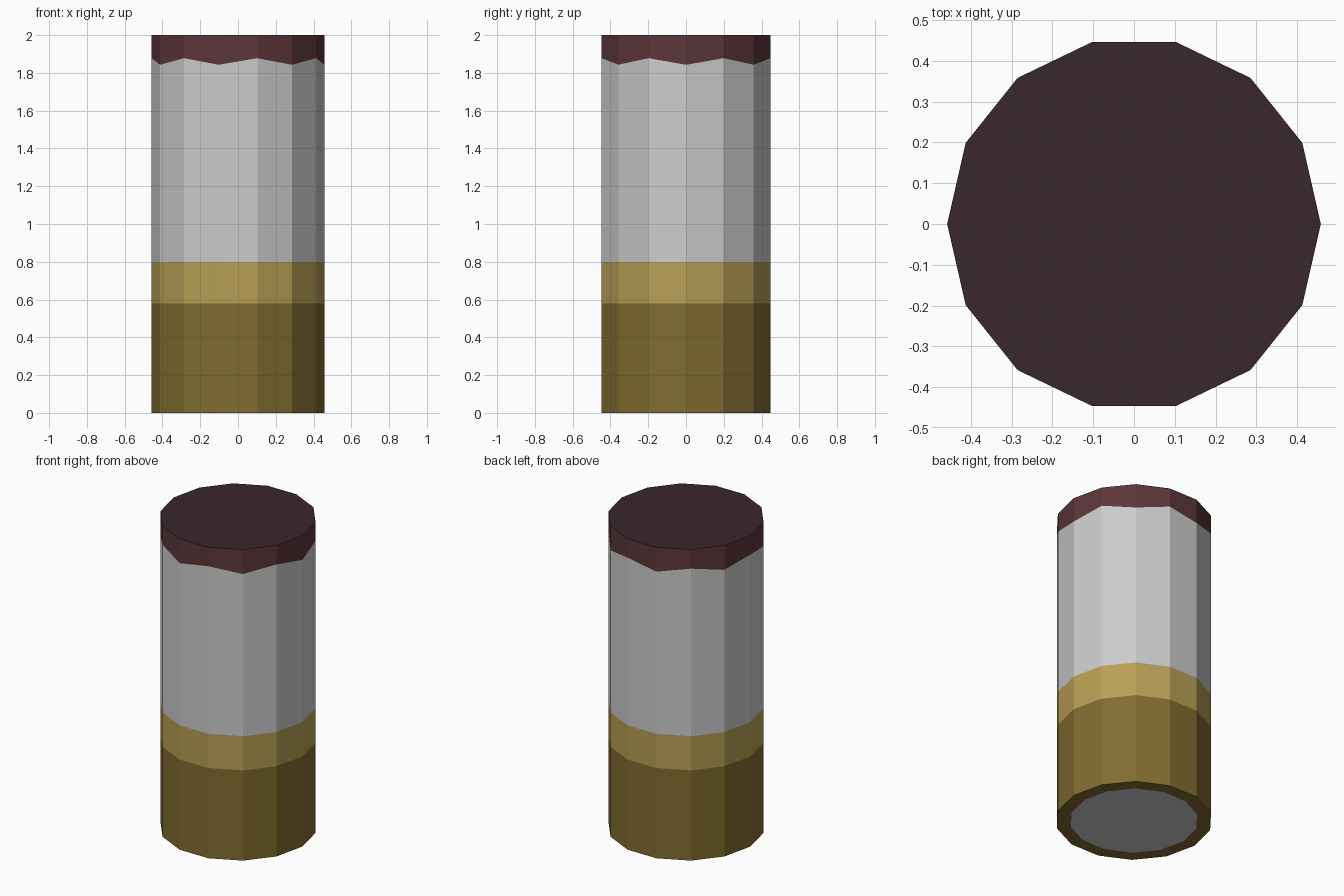
import bpy, bmesh
from math import sin, cos, tau

if "Cube" in bpy.data.objects:
    bpy.data.objects.remove(bpy.data.objects["Cube"])

SIDES = 14
R = 0.458
CORE_R = 0.375


def ring(bm, radius, heights):
    """One loop of points; heights alternate around the loop."""
    return [bm.verts.new((radius * cos(tau * i / SIDES),
                          radius * sin(tau * i / SIDES),
                          heights[i % len(heights)])) for i in range(SIDES)]


def part(name, loops, color=None, cap=None):
    """Skin a list of (radius, heights) loops, optionally as a filled disc."""
    bm = bmesh.new()
    rings = [ring(bm, r, h) for r, h in loops]
    for a, b in zip(rings, rings[1:]):
        for i in range(SIDES):
            j = (i + 1) % SIDES
            bm.faces.new((a[i], a[j], b[j], b[i]))
    if cap == "up":
        bm.faces.new(rings[-1])
    elif cap == "down":
        bm.faces.new(rings[0][::-1])
    mesh = bpy.data.meshes.new(name)
    bm.to_mesh(mesh)
    bm.free()
    obj = bpy.data.objects.new(name, mesh)
    bpy.context.collection.objects.link(obj)
    if color:
        mat = bpy.data.materials.new(name + "_color")
        mat.diffuse_color = (*color, 1)
        mat.use_nodes = True
        mat.node_tree.nodes["Principled BSDF"].inputs["Base Color"].default_value = mat.diffuse_color
        mesh.materials.append(mat)
    return obj


ZIGZAG = (1.843, 1.878)  # uneven lower edge of the burnt tip

# grey core seen from below
part("core_end", [(CORE_R, (0,))], cap="down")
# dark wrapper: rim underneath plus lower wall
part("lower_wrapper", [(CORE_R, (0,)), (R, (0,)), (R, (0.58,))], (0.22, 0.15, 0.03))
# lighter band
part("band", [(R, (0.58,)), (R, (0.80,))], (0.48, 0.35, 0.09))
# grey main body
part("body", [(R, (0.80,)), (R, ZIGZAG)])
# dark tip with zigzag edge, and its darker top face
part("tip_edge", [(R, ZIGZAG), (R, (2.0,))], (0.108, 0.037, 0.041))
part("tip_top", [(R, (2.0,))], (0.04, 0.02, 0.024), cap="up")
